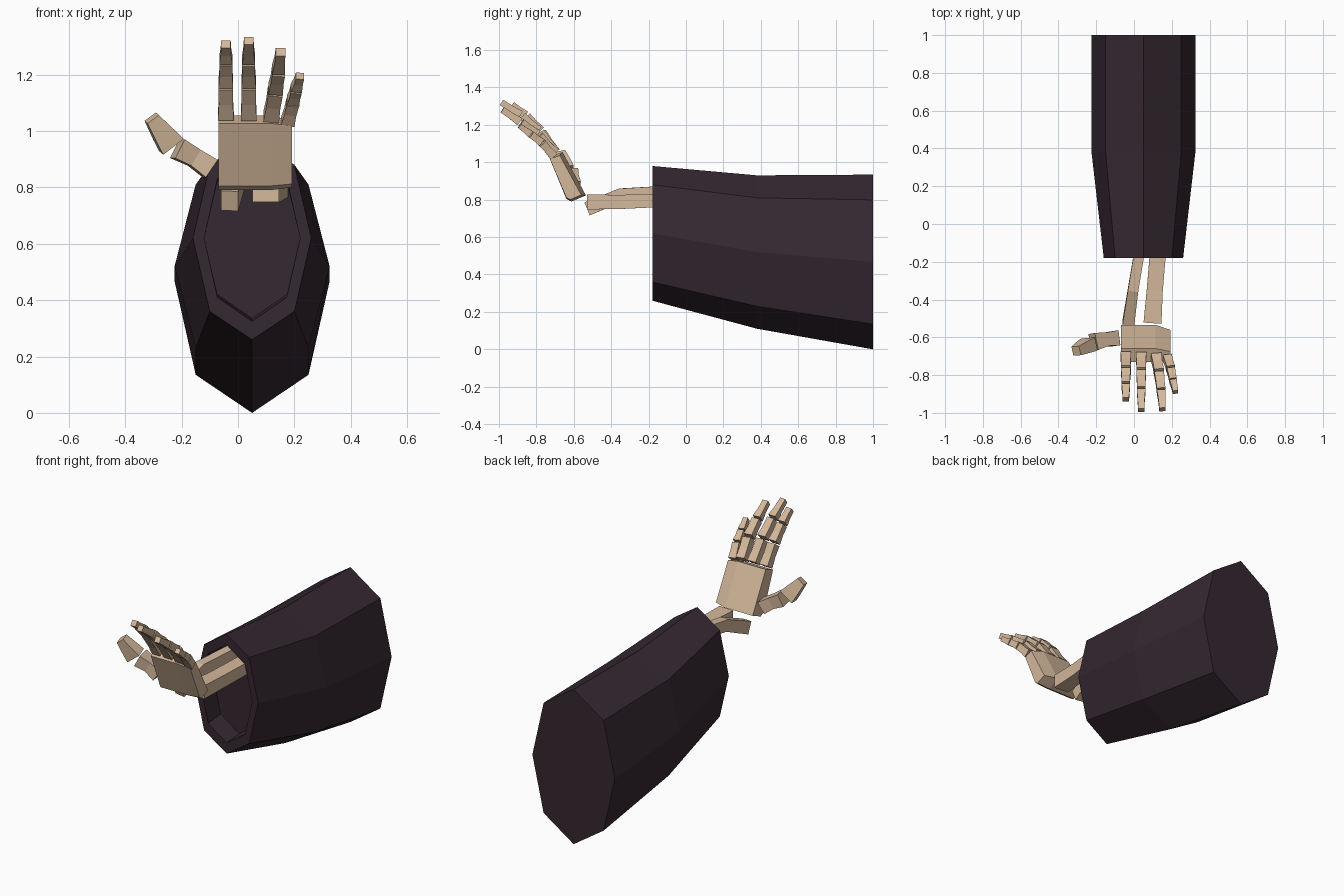
import bpy, bmesh
from mathutils import Vector

if "Cube" in bpy.data.objects:
    bpy.data.objects.remove(bpy.data.objects["Cube"])


def material(name, rgb):
    m = bpy.data.materials.new(name)
    m.diffuse_color = (*rgb, 1)
    m.use_nodes = True
    m.node_tree.nodes["Principled BSDF"].inputs["Base Color"].default_value = m.diffuse_color
    return m


BONE = material("bone", (0.66, 0.48, 0.33))
CLOTH = material("dark_cloth", (0.036, 0.021, 0.031))


def loft(name, rings, mat):
    """Skin equal-length rings of points and cap both ends."""
    bm = bmesh.new()
    vs = [[bm.verts.new(p) for p in r] for r in rings]
    n = len(vs[0])
    for a, b in zip(vs, vs[1:]):
        for i in range(n):
            j = (i + 1) % n
            bm.faces.new((a[i], a[j], b[j], b[i]))
    bm.faces.new(vs[0][::-1])
    bm.faces.new(vs[-1])
    bmesh.ops.recalc_face_normals(bm, faces=bm.faces)
    me = bpy.data.meshes.new(name)
    bm.to_mesh(me)
    bm.free()
    ob = bpy.data.objects.new(name, me)
    me.materials.append(mat)
    bpy.context.collection.objects.link(ob)
    return ob


def bone(name, stations, side=(1, 0, 0)):
    """Square-sectioned bone through (centre, width, thickness) stations."""
    pts = [Vector(s[0]) for s in stations]
    rings = []
    for i, (p, (_, w, h)) in enumerate(zip(pts, stations)):
        t = (pts[min(i + 1, len(pts) - 1)] - pts[max(i - 1, 0)]).normalized()
        s = Vector(side)
        s = (s - t * s.dot(t)).normalized()
        u = t.cross(s)
        rings.append([p + s * w / 2 * a + u * h / 2 * b
                      for a, b in ((-1, -1), (1, -1), (1, 1), (-1, 1))])
    return loft(name, rings, BONE)


# Sleeve: eight-sided tube with a shallow recess at the cuff
def sleeve_ring(y, low, step, mid, half_mid, half):
    top = 2 * mid - low
    c = 0.05
    return [(c, y, low), (c + half, y, low + step), (c + half_mid, y, mid),
            (c + half, y, top - step), (c, y, top), (c - half, y, top - step),
            (c - half_mid, y, mid), (c - half, y, low + step)]


loft("sleeve", [
    sleeve_ring(1.0, 0.0, 0.135, 0.467, 0.275, 0.20),
    sleeve_ring(0.38, 0.11, 0.12, 0.52, 0.275, 0.20),
    sleeve_ring(-0.18, 0.26, 0.10, 0.62, 0.21, 0.15),
    sleeve_ring(-0.18, 0.325, 0.085, 0.62, 0.17, 0.123),
    sleeve_ring(-0.06, 0.335, 0.085, 0.62, 0.17, 0.123),
], CLOTH)

# Forearm bones
bone("forearm_bone_inner", [((-0.03, -0.525, 0.752), 0.062, 0.075),
                            ((-0.005, -0.35, 0.825), 0.055, 0.07),
                            ((0.045, -0.05, 0.845), 0.055, 0.065)])
bone("forearm_bone_outer", [((0.098, -0.525, 0.788), 0.095, 0.08),
                            ((0.11, -0.35, 0.788), 0.085, 0.075),
                            ((0.135, -0.05, 0.80), 0.085, 0.07)])

# Palm: side profile repeated across x, tapering at the little-finger side
profile = [(-0.73, 1.027), (-0.66, 1.055), (-0.535, 0.823), (-0.612, 0.79), (-0.64, 0.805)]
taper = [(-0.728, 1.018), (-0.675, 1.037), (-0.56, 0.825), (-0.62, 0.80), (-0.64, 0.812)]
loft("palm", [[(-0.07, y, z) for y, z in profile],
              [(0.115, y, z) for y, z in profile],
              [(0.192, y, z) for y, z in taper]], BONE)

# Fingers: three waisted segments each, with small gaps at the joints
fingers = {
    "index_finger": (1.0, [(-0.043, -0.695, 1.048), (-0.043, -0.775, 1.165),
                           (-0.043, -0.855, 1.25), (-0.043, -0.93, 1.308)]),
    "middle_finger": (1.0, [(0.038, -0.695, 1.048), (0.038, -0.785, 1.165),
                            (0.038, -0.88, 1.25), (0.038, -0.986, 1.32)]),
    "ring_finger": (1.0, [(0.117, -0.70, 1.045), (0.133, -0.79, 1.145),
                          (0.144, -0.885, 1.215), (0.151, -0.982, 1.28)]),
    "little_finger": (0.85, [(0.176, -0.705, 1.03), (0.195, -0.77, 1.105),
                             (0.207, -0.83, 1.15), (0.22, -0.89, 1.195)]),
}
widths = [0.056, 0.052, 0.046, 0.034]
for name, (k, joints) in fingers.items():
    pts = [Vector(p) for p in joints]
    for i in range(3):
        a, b = pts[i], pts[i + 1]
        start = a.lerp(b, 0.04)
        end = b if i == 2 else a.lerp(b, 0.95)
        w0, w1 = widths[i] * k, widths[i + 1] * k
        wm = (w0 + w1) / 2 * 0.93
        bone(f"{name}_segment_{i + 1}", [(start, w0, w0),
                                         (start.lerp(end, 0.5), wm, wm * 0.95),
                                         (end, w1, w1)])

# Thumb
bone("thumb_base", [((-0.098, -0.605, 0.866), 0.08, 0.075),
                    ((-0.155, -0.612, 0.905), 0.072, 0.066),
                    ((-0.215, -0.625, 0.937), 0.092, 0.075)], side=(0, -1, 0.1))
bone("thumb_tip", [((-0.236, -0.638, 0.95), 0.072, 0.092),
                   ((-0.262, -0.65, 0.985), 0.066, 0.078),
                   ((-0.306, -0.672, 1.046), 0.05, 0.05)], side=(0, -1, 0.1))
